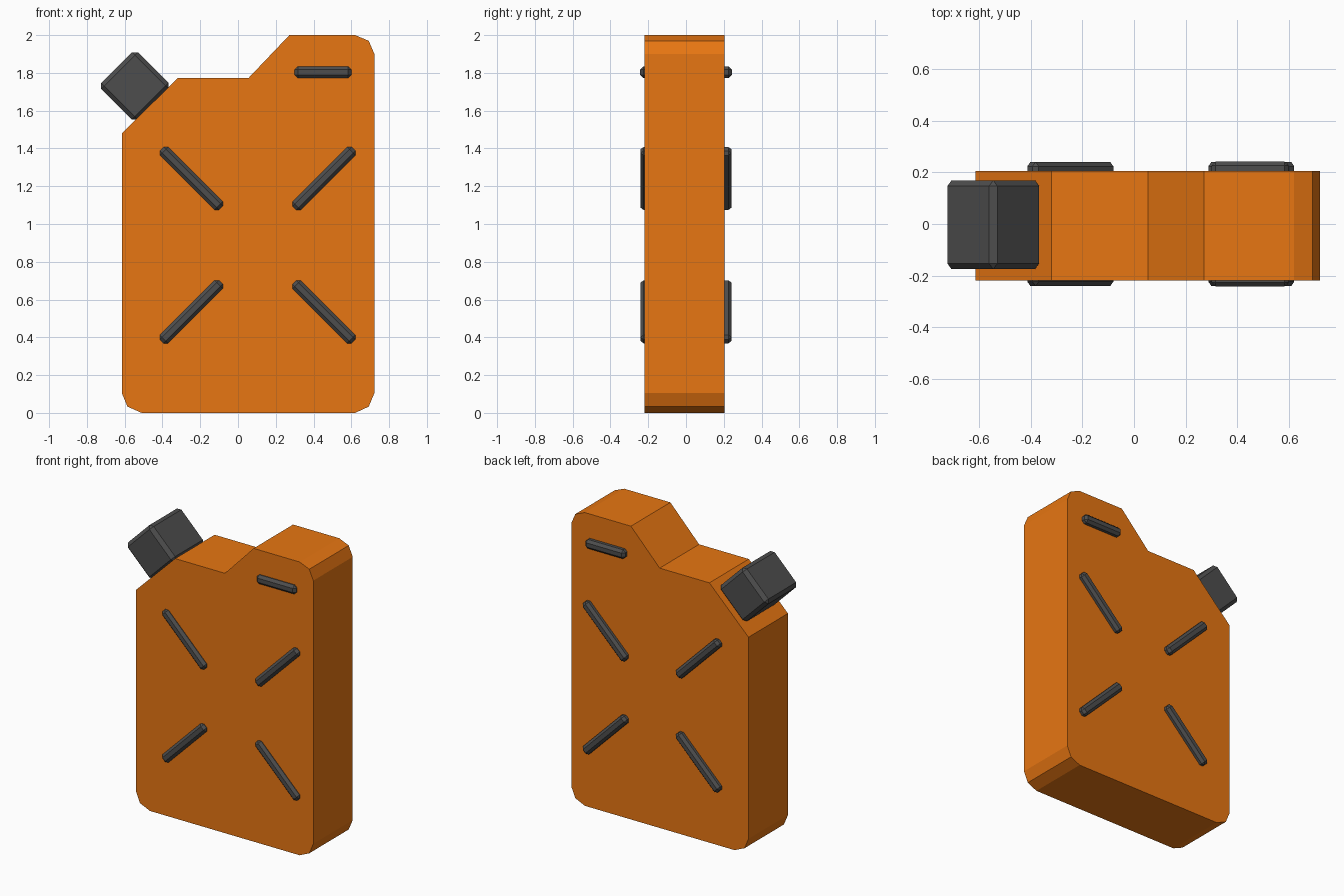
import bpy, bmesh
from math import radians
from mathutils import Matrix

if "Cube" in bpy.data.objects:
    bpy.data.objects.remove(bpy.data.objects["Cube"])


def material(name, rgb):
    m = bpy.data.materials.new(name)
    m.diffuse_color = (*rgb, 1)
    m.use_nodes = True
    m.node_tree.nodes["Principled BSDF"].inputs["Base Color"].default_value = m.diffuse_color
    return m


ORANGE = material("orange_paint", (0.80, 0.18, 0.006))
DARK = material("dark_plastic", (0.075, 0.075, 0.075))


def add_object(name, bm, mat):
    bmesh.ops.recalc_face_normals(bm, faces=bm.faces[:])
    mesh = bpy.data.meshes.new(name)
    bm.to_mesh(mesh)
    bm.free()
    mesh.materials.append(mat)
    ob = bpy.data.objects.new(name, mesh)
    bpy.context.collection.objects.link(ob)
    return ob


def chamfered_box(name, size, loc, angle, bevel):
    bm = bmesh.new()
    bmesh.ops.create_cube(bm, size=1, matrix=Matrix.Diagonal((*size, 1)))
    ob = add_object(name, bm, DARK)
    ob.location = loc
    ob.rotation_euler.y = radians(angle)
    mod = ob.modifiers.new("chamfer", 'BEVEL')
    mod.width = bevel
    mod.segments = 1
    return ob


# Can body: side profile extruded front to back
profile = [(-0.615, 0.105), (-0.585, 0.033), (-0.51, 0), (0.62, 0),
           (0.692, 0.033), (0.722, 0.105), (0.722, 1.90), (0.692, 1.97),
           (0.62, 2.0), (0.272, 2.0), (0.055, 1.772), (-0.32, 1.772),
           (-0.615, 1.48)]
bm = bmesh.new()
face = bm.faces.new([bm.verts.new((x, -0.22, z)) for x, z in profile])
ext = bmesh.ops.extrude_face_region(bm, geom=[face])
bmesh.ops.translate(bm, vec=(0, 0.425, 0),
                    verts=[v for v in ext["geom"] if isinstance(v, bmesh.types.BMVert)])
add_object("can_body", bm, ORANGE)

# Cap resting on the sloped shoulder
chamfered_box("cap", (0.275, 0.345, 0.275), (-0.546, -0.003, 1.731), 45, 0.023)

# Handle slot bar, running through the body
chamfered_box("handle_bar", (0.30, 0.486, 0.062), (0.45, 0, 1.804), 0, 0.017)

# Four diagonal ribs forming an X on both faces
for side, sx in (("left", -1), ("right", 1)):
    for level, sz in (("lower", -1), ("upper", 1)):
        chamfered_box(f"rib_{level}_{side}", (0.443, 0.482, 0.062),
                      (0.104 + sx * 0.351, 0, 0.888 + sz * 0.353),
                      -45 * sx * sz, 0.017)
